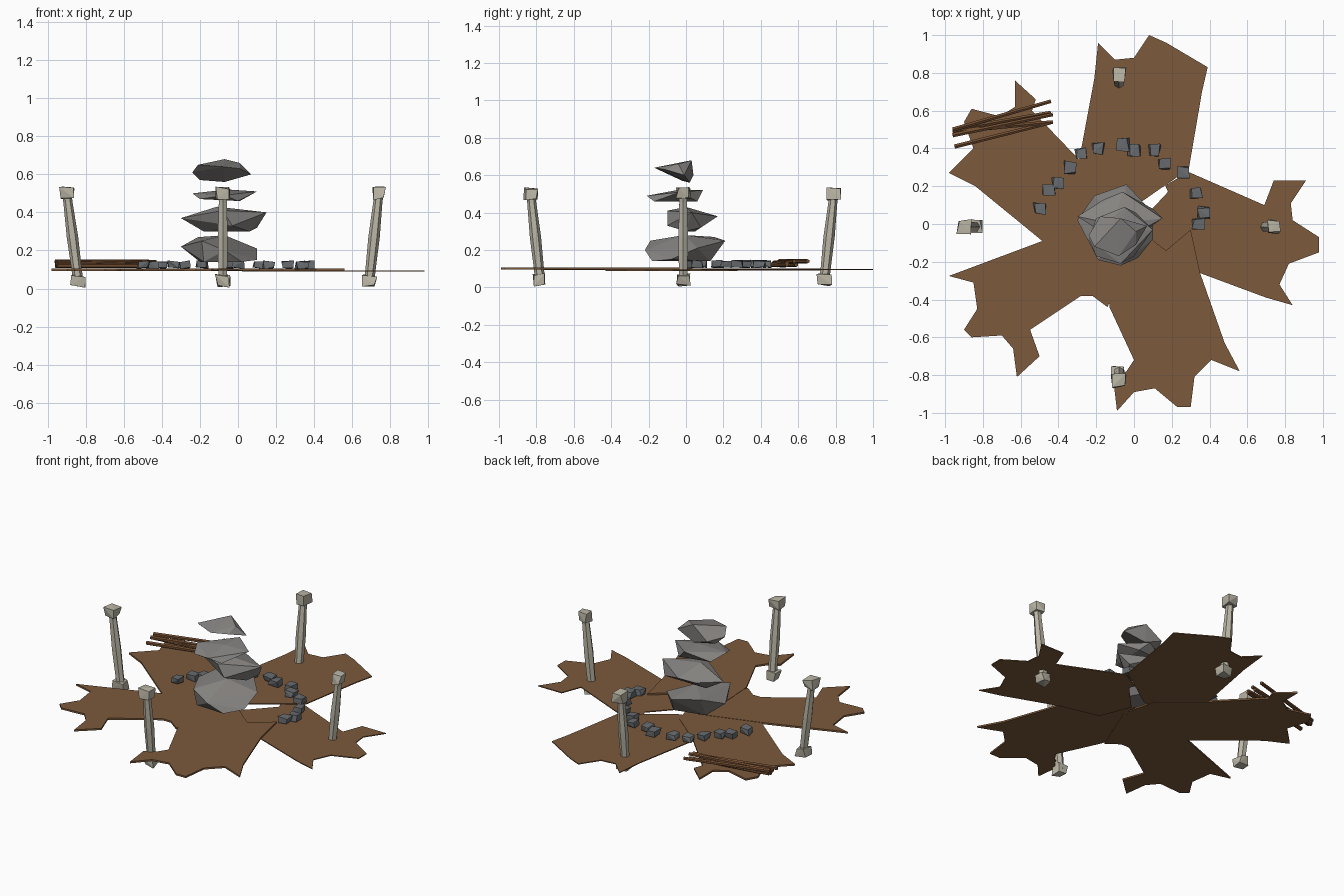
import bpy
import bmesh
import random
from mathutils import Vector

random.seed(4)

default_cube = bpy.data.objects.get("Cube")
if default_cube:
    bpy.data.objects.remove(default_cube, do_unlink=True)


def make_material(name, color):
    material = bpy.data.materials.new(name)
    material.use_nodes = True
    material.diffuse_color = (*color, 1)
    shader = material.node_tree.nodes["Principled BSDF"]
    shader.inputs["Base Color"].default_value = (*color, 1)
    shader.inputs["Roughness"].default_value = 0.9
    return material


HIDE = make_material("brown hide", (0.2, 0.1, 0.045))
STONE = make_material("warm grey rock", (0.24, 0.23, 0.22))
PEBBLE = make_material("cool grey pebble", (0.14, 0.15, 0.16))
BONE = make_material("pale bone", (0.5, 0.47, 0.38))
WOOD = make_material("dark wood", (0.17, 0.075, 0.03))


def finish(mesh_builder, name, material):
    """Turn a bmesh into a flat-shaded object."""
    bmesh.ops.recalc_face_normals(mesh_builder, faces=mesh_builder.faces[:])
    mesh = bpy.data.meshes.new(name)
    mesh_builder.to_mesh(mesh)
    mesh_builder.free()
    mesh.materials.append(material)
    obj = bpy.data.objects.new(name, mesh)
    bpy.context.collection.objects.link(obj)
    return obj


def patch(name, bottom, top, outline):
    """Thin torn sheet; the outline is in hundredths of a unit."""
    builder = bmesh.new()
    corners = [builder.verts.new((x / 100, y / 100, bottom)) for x, y in outline]
    face = builder.faces.new(corners)
    extruded = bmesh.ops.extrude_face_region(builder, geom=[face], use_keep_orig=True)
    raised = [v for v in extruded["geom"] if isinstance(v, bmesh.types.BMVert)]
    bmesh.ops.translate(builder, verts=raised, vec=(0, 0, top - bottom))
    bmesh.ops.triangulate(builder, faces=builder.faces[:])
    return finish(builder, name, HIDE)


def hull_rock(name, points):
    """Faceted boulder wrapped around corners given in hundredths."""
    builder = bmesh.new()
    for point in points:
        builder.verts.new(Vector(point) / 100)
    hull = bmesh.ops.convex_hull(builder, input=builder.verts[:])
    unused = [v for v in hull["geom_interior"] if isinstance(v, bmesh.types.BMVert)]
    bmesh.ops.delete(builder, geom=unused, context="VERTS")
    return finish(builder, name, STONE)


def add_lump(builder, center, size):
    """Small irregular block, used for pebbles and bone ends."""
    corners = []
    for x in (-1, 1):
        for y in (-1, 1):
            for z in (-1, 1):
                stretch = Vector([random.uniform(0.55, 1) * s for s in size])
                offset = Vector((x, y, z)) * stretch
                corners.append(builder.verts.new(center + offset))
    bmesh.ops.convex_hull(builder, input=corners)


def add_shaft(builder, start, end, rings, sides):
    """Loft of polygon rings, each given as (position along shaft, radius)."""
    turn = (end - start).to_track_quat("Z", "Y")
    loops = []
    for position, radius in rings:
        ring = bmesh.ops.create_circle(builder, segments=sides, radius=radius)["verts"]
        for vert in ring:
            vert.co = turn @ vert.co + start.lerp(end, position)
        loops.append(ring)
    for lower, upper in zip(loops, loops[1:]):
        for i in range(sides):
            j = (i + 1) % sides
            builder.faces.new((lower[i], lower[j], upper[j], upper[i]))
    builder.faces.new(loops[0])
    builder.faces.new(loops[-1])


# Ragged hide patches spread around the middle
patch("hide_back", 0.093, 0.099, [
    (-19, 96), (-10, 87), (0, 88), (8, 100), (17, 96), (39, 83), (36, 70),
    (29, 29), (16.5, 20.5), (0, 9), (-20, 5), (-29, 34), (-21, 77)])
patch("hide_back_right", 0.091, 0.102, [
    (-63, 76), (-52, 66), (-54, 60), (-29, 34), (-5, 14), (0, -5), (-20, -14),
    (-48.5, -9), (-84, 20), (-98, 27), (-85, 40), (-90, 54), (-86, 61),
    (-71, 57), (-63, 62)])
patch("hide_front_right", 0.093, 0.104, [
    (-48.5, -9), (-98, -27.5), (-85, -31), (-83, -45), (-90, -56), (-86, -60),
    (-70, -59), (-64, -66), (-62, -81), (-50, -70), (-55, -56), (-28, -38),
    (-22, -38), (-14, -44), (0, -10), (-10, 3)])
patch("hide_front", 0.095, 0.106, [
    (-13, -44), (0, -72), (-4, -78), (-11, -82), (-9, -99), (0, -89), (11, -87),
    (23, -97), (30, -97), (32, -81), (41, -72), (56, -78), (48, -63), (35, -26),
    (30, -3), (17, -14), (11, -9.5), (0, 0), (-15, -10)])
patch("hide_left", 0.089, 0.095, [
    (29, 27.5), (69, 10), (74, 23), (91, 23), (83, 11), (84, 2), (98, -7),
    (98, -15), (82, -21), (77, -32), (84, -43), (70, -39), (35, -26),
    (10, -20), (2, 0), (11, 9.5), (18, 17), (16.5, 20.5)])

# Stack of four boulders
hull_rock("boulder_bottom", [
    (-30, 2, 22), (-21, 15, 27), (-19, -19, 25), (-7, -1, 28), (-4, 21, 25),
    (10, 6, 21), (10, -8, 15), (-7, -22, 20), (0, 13, 14), (-20, 8, 14),
    (-18, -17, 14), (2, -18, 14)])
hull_rock("boulder_lower", [
    (-30, 4, 37), (-11, 0, 43), (-8, -10, 41), (15, 3, 40), (-6, 17, 38),
    (10, 8, 32), (-3, -10, 33), (-18, 5, 30), (6, 0, 30), (-16, 13, 36)])
hull_rock("boulder_upper", [
    (-24, -8, 50), (-20, -17, 47), (-7, -21, 49), (-6, -5, 52), (-5, 9, 52),
    (10, -3, 51), (1, 6, 46), (0, -17, 46), (-20, 3, 47)])
hull_rock("boulder_top", [
    (-24, -6, 61), (-21, -12, 65), (-8, -17, 64), (-7, 3, 68), (1, -4, 66),
    (7, -1, 60), (-7, 2, 56), (-18, 4, 60), (-20, -2, 57), (1, -11, 63)])

# Arc of pebbles behind the stack
pebbles = [
    (-50, 8), (-45, 18), (-40, 22), (-34, 30), (-28, 37), (-19, 40), (-6, 42),
    (0, 39), (11, 39), (16, 32), (26, 27), (33, 16), (37, 6), (34, 0)]
for x, y in pebbles:
    builder = bmesh.new()
    add_lump(builder, Vector((x / 100, y / 100, 0.125)), (0.036, 0.036, 0.023))
    finish(builder, "pebble", PEBBLE)

# Loose bundle of sticks
sticks = [
    ((-96, 50, 14), (-44, 65, 14)), ((-96, 47, 13), (-43, 58, 14)),
    ((-96, 49, 12), (-43, 54, 13)), ((-95, 41, 12), (-43, 54, 12)),
    ((-95, 50, 12), (-44, 59, 12))]
for start, end in sticks:
    builder = bmesh.new()
    add_shaft(builder, Vector(start) / 100, Vector(end) / 100,
              [(0, 0.013), (1, 0.011)], 6)
    finish(builder, "stick", WOOD)

# Four upright bones leaning outwards
bones = {
    "bone_front": ((-8, -78), (-8, -83)),
    "bone_back": ((-8, 74), (-8, 79)),
    "bone_right": ((-84, -1.5), (-90, -1.5)),
    "bone_left": ((69, -1.5), (74, -1.5)),
}
for name, (foot, head) in bones.items():
    start = Vector((*foot, 4)) / 100
    end = Vector((*head, 50)) / 100
    builder = bmesh.new()
    add_shaft(builder, start, end,
              [(0, 0.027), (0.15, 0.027), (0.5, 0.03), (0.9, 0.024), (1, 0.026)], 6)
    for joint in (start, end):
        add_lump(builder, joint, (0.042, 0.042, 0.036))
    finish(builder, name, BONE)
